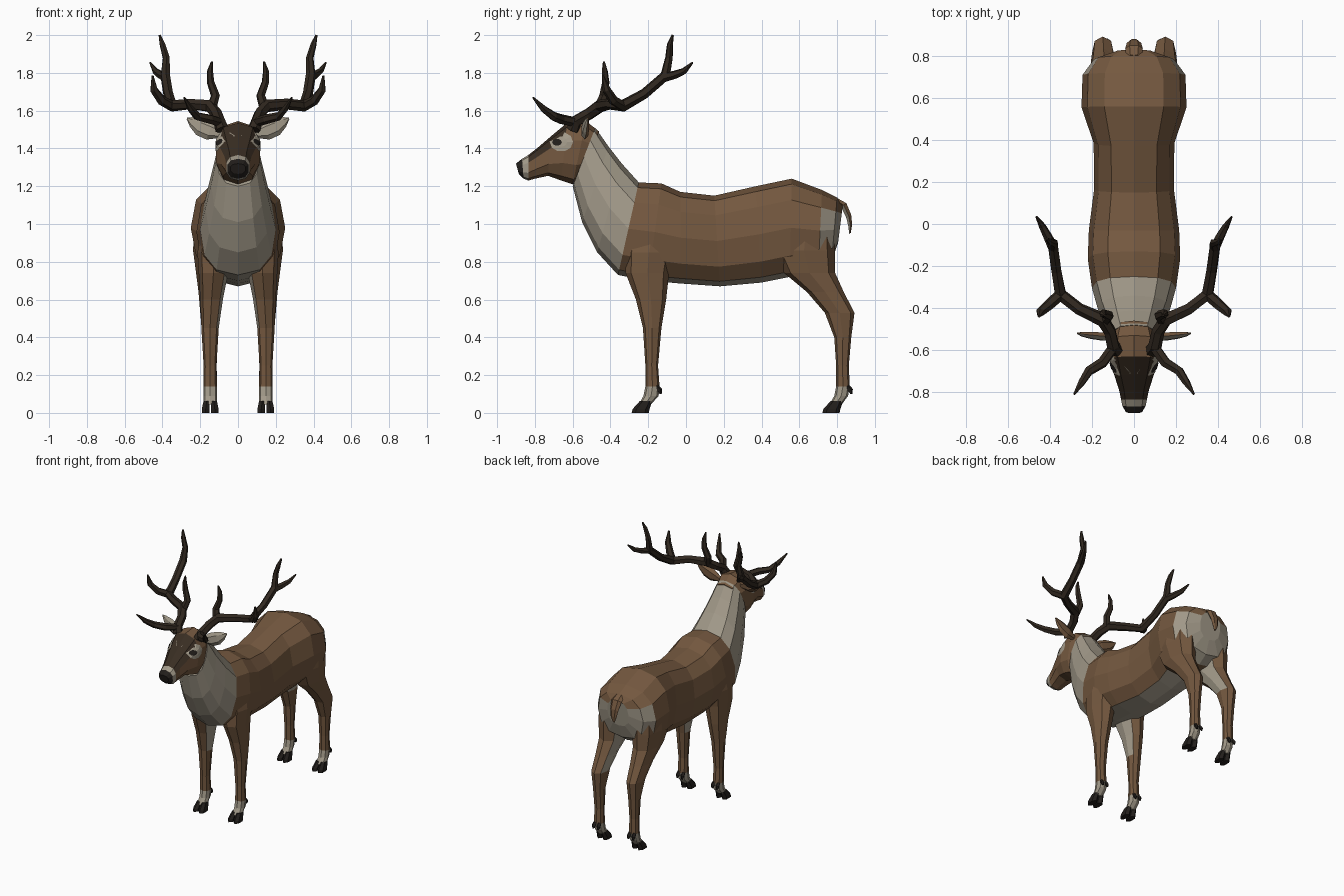
import bpy, bmesh, math
from mathutils import Vector
from mathutils.bvhtree import BVHTree


def material(name, rgb):
    m = bpy.data.materials.new(name)
    m.diffuse_color = (*rgb, 1)
    return m


COAT, CREAM, ANTLER, MASK, BLACK = range(5)
MATS = [material("coat_brown", (0.175, 0.098, 0.050)),
        material("cream_fur", (0.36, 0.32, 0.25)),
        material("antler_brown", (0.030, 0.021, 0.014)),
        material("face_dark_brown", (0.040, 0.026, 0.016)),
        material("hoof_black", (0.016, 0.013, 0.011))]


def ring(c, u, v, n, power=1.0, turn=0.0):
    """Closed section around c with half axes u and v; power < 1 makes it squarer."""
    pts = []
    for i in range(n):
        a = math.tau * (i + turn) / n
        k, s = math.cos(a), math.sin(a)
        k = math.copysign(abs(k) ** power, k)
        s = math.copysign(abs(s) ** power, s)
        pts.append(Vector(c) + Vector(u) * k + Vector(v) * s)
    return pts


def finish(name, bm, rule):
    bmesh.ops.recalc_face_normals(bm, faces=bm.faces)
    bm.normal_update()
    for f in bm.faces:
        f.material_index = rule(f.calc_center_median(), f.normal)
    mesh = bpy.data.meshes.new(name)
    bm.to_mesh(mesh)
    bm.free()
    for m in MATS:
        mesh.materials.append(m)
    ob = bpy.data.objects.new(name, mesh)
    bpy.context.collection.objects.link(ob)
    return ob


def loft(name, rings, rule):
    bm = bmesh.new()
    rows = [[bm.verts.new(p) for p in r] for r in rings]
    n = len(rows[0])
    for a, b in zip(rows, rows[1:]):
        for i in range(n):
            j = (i + 1) % n
            bm.faces.new((a[i], a[j], b[j], b[i]))
    bm.faces.new(rows[0])
    bm.faces.new(rows[-1])
    return finish(name, bm, rule)


def spine_loft(name, rows, n, power, rule):
    """Rows hold top y, z, bottom y, z and half width."""
    rings = []
    for ty, tz, by, bz, w in rows:
        rings.append(ring((0, (ty + by) / 2, (tz + bz) / 2),
                          (0, (ty - by) / 2, (tz - bz) / 2), (w, 0, 0), n, power))
    return loft(name, rings, rule)


def limb(name, s, rows, rule, n=8):
    """Rows hold z, front y, back y, centre x and half width."""
    rings = [ring((s * x, (a + b) / 2, z), (0, (b - a) / 2, 0), (w, 0, 0), n, 0.85)
             for z, a, b, x, w in rows]
    return loft(name, rings, rule)


def tube(name, pts, radii, rule, n=6):
    pts = [Vector(p) for p in pts]
    rings = []
    side = None
    for i, p in enumerate(pts):
        d = (pts[min(i + 1, len(pts) - 1)] - pts[max(i - 1, 0)]).normalized()
        if side is None:
            side = d.orthogonal()
        side = (side - d * side.dot(d)).normalized()
        rings.append(ring(p, side * radii[i], d.cross(side) * radii[i], n))
    return loft(name, rings, rule)


# Torso and neck
def torso_rule(c, nrm):
    if c.y < -0.29 and c.z > 0.7 and c.y + 0.22 * (c.z - 1.22) < -0.27 - 0.25 * (1.22 - c.z):
        return CREAM
    if c.y > 0.72 and nrm.y > 0.45 and c.z < 1.08:
        return CREAM
    if nrm.z < -0.85 and c.z < 0.78 and c.y < 0.6:
        return CREAM
    return COAT


spine_loft("torso_and_neck", [
    (0.83, 1.10, 0.805, 0.90, 0.09), (0.80, 1.14, 0.77, 0.80, 0.19),
    (0.72, 1.18, 0.70, 0.75, 0.245), (0.56, 1.24, 0.55, 0.72, 0.25),
    (0.37, 1.20, 0.40, 0.69, 0.192), (0.15, 1.15, 0.18, 0.67, 0.19),
    (-0.03, 1.17, -0.03, 0.685, 0.215), (-0.13, 1.215, -0.20, 0.70, 0.22),
    (-0.25, 1.22, -0.36, 0.73, 0.20), (-0.34, 1.32, -0.47, 0.85, 0.172),
    (-0.41, 1.41, -0.55, 1.01, 0.142), (-0.48, 1.51, -0.60, 1.20, 0.112)],
    12, 0.82, torso_rule)


# Head with dark mask, pale muzzle and black nose
def head_rule(c, nrm):
    if c.y < -0.868:
        return BLACK
    if c.y < -0.835:
        return CREAM
    if c.y < -0.59 and nrm.z > 0.3:
        return MASK
    return COAT


head = spine_loft("head", [
    (-0.46, 1.49, -0.55, 1.25, 0.095), (-0.53, 1.545, -0.60, 1.21, 0.118),
    (-0.63, 1.535, -0.66, 1.23, 0.12), (-0.72, 1.46, -0.73, 1.255, 0.095),
    (-0.79, 1.40, -0.80, 1.24, 0.072), (-0.835, 1.365, -0.835, 1.23, 0.064),
    (-0.868, 1.345, -0.86, 1.24, 0.058), (-0.90, 1.32, -0.885, 1.265, 0.040)],
    10, 0.8, head_rule)
head_bvh = BVHTree.FromPolygons([v.co for v in head.data.vertices],
                                [tuple(p.vertices) for p in head.data.polygons])


# Painted patch that follows the side of the head
def patch(name, s, y, z, ry, rz, lift, mat):
    bm = bmesh.new()

    def drop(py, pz):
        hit = head_bvh.ray_cast(Vector((s, py, pz)), Vector((-s, 0, 0)))[0]
        return bm.verts.new((hit.x + s * lift, py, pz))

    mid = drop(y, z)
    rows = [[drop(y + k * ry * math.cos(math.tau * i / 10), z + k * rz * math.sin(math.tau * i / 10))
             for i in range(10)] for k in (0.5, 1.0)]
    for i in range(10):
        j = (i + 1) % 10
        bm.faces.new((mid, rows[0][i], rows[0][j]))
        bm.faces.new((rows[0][i], rows[1][i], rows[1][j], rows[0][j]))
    ob = finish(name, bm, lambda c, nrm: mat)
    if ob.data.polygons[0].normal.x * s < 0:
        ob.data.flip_normals()


FRONT_LEG = [(0.98, -0.29, -0.06, 0.13, 0.06), (0.85, -0.32, -0.07, 0.125, 0.09),
             (0.74, -0.32, -0.09, 0.13, 0.078), (0.60, -0.265, -0.105, 0.14, 0.06),
             (0.45, -0.228, -0.130, 0.148, 0.046), (0.25, -0.215, -0.148, 0.148, 0.034),
             (0.14, -0.215, -0.140, 0.147, 0.036), (0.09, -0.225, -0.145, 0.147, 0.036),
             (0.045, -0.25, -0.185, 0.147, 0.036)]
HIND_LEG = [(1.02, 0.50, 0.78, 0.14, 0.09), (0.86, 0.46, 0.79, 0.140, 0.098),
            (0.74, 0.52, 0.79, 0.142, 0.080), (0.64, 0.64, 0.835, 0.145, 0.064),
            (0.53, 0.735, 0.892, 0.148, 0.052), (0.40, 0.785, 0.875, 0.148, 0.040),
            (0.25, 0.795, 0.862, 0.147, 0.034), (0.14, 0.795, 0.867, 0.147, 0.036),
            (0.09, 0.785, 0.858, 0.147, 0.036), (0.045, 0.76, 0.825, 0.147, 0.036)]

for s, tag in ((1, "left"), (-1, "right")):
    # Eyes
    patch(f"eye_patch_{tag}", s, -0.66, 1.435, 0.062, 0.052, 0.004, CREAM)
    patch(f"eye_{tag}", s, -0.683, 1.433, 0.026, 0.018, 0.008, BLACK)

    # Legs: pale pastern and pale inner thigh
    def leg_rule(c, nrm):
        if c.z < 0.135 or (c.z > 0.48 and nrm.x * s < -0.7):
            return CREAM
        return COAT

    for part, rows, hoof_y in (("front", FRONT_LEG, -0.245), ("hind", HIND_LEG, 0.765)):
        limb(f"{part}_leg_{tag}", s, rows, leg_rule)
        for k, toe in ((-1, "inner"), (1, "outer")):
            x = 0.147 + k * 0.024
            limb(f"{part}_hoof_{toe}_{tag}", s,
                 [(0.0, hoof_y - 0.043, hoof_y + 0.048, x, 0.023),
                  (0.02, hoof_y - 0.038, hoof_y + 0.052, x, 0.023),
                  (0.062, hoof_y + 0.000, hoof_y + 0.066, 0.147 + k * 0.019, 0.019)],
                 lambda c, nrm: BLACK, 6)
            back = hoof_y + 0.098
            tube(f"{part}_dewclaw_{toe}_{tag}",
                 [(s * (0.147 + k * 0.017), back - 0.01, 0.14),
                  (s * (0.147 + k * 0.02), back + 0.008, 0.12),
                  (s * (0.147 + k * 0.02), back + 0.013, 0.10)],
                 [0.014, 0.014, 0.006], lambda c, nrm: BLACK, 5)

    # Ears: flattened leaf, pale on the front side
    ear = []
    for x, y, z, w, t in ((0.09, -0.54, 1.475, 0.02, 0.015), (0.15, -0.535, 1.492, 0.048, 0.022),
                          (0.205, -0.53, 1.515, 0.046, 0.018), (0.245, -0.525, 1.54, 0.027, 0.012),
                          (0.27, -0.52, 1.56, 0.005, 0.004)):
        ear.append(ring((s * x, y, z), (-s * w * 0.35, 0, w * 0.94), (0, t, 0), 6))
    loft(f"ear_{tag}", ear, lambda c, nrm: CREAM if nrm.y < -0.4 else COAT)

    # Antlers: main beam and four tines
    branches = {
        "beam": ([(0.085, -0.60, 1.50), (0.10, -0.58, 1.545), (0.115, -0.51, 1.585),
                  (0.15, -0.455, 1.625), (0.26, -0.405, 1.635), (0.35, -0.335, 1.625),
                  (0.37, -0.22, 1.69), (0.385, -0.11, 1.785), (0.38, -0.09, 1.88),
                  (0.40, -0.085, 1.95), (0.415, -0.07, 2.0)],
                 [0.036, 0.032, 0.031, 0.034, 0.029, 0.031, 0.027, 0.027, 0.02, 0.016, 0.006]),
        "brow_tine": ([(0.10, -0.59, 1.54), (0.15, -0.66, 1.555), (0.215, -0.70, 1.57),
                       (0.25, -0.755, 1.61), (0.285, -0.81, 1.67)],
                      [0.026, 0.026, 0.023, 0.018, 0.005]),
        "upright_tine": ([(0.14, -0.46, 1.615), (0.12, -0.435, 1.68), (0.145, -0.425, 1.75),
                          (0.148, -0.43, 1.81), (0.138, -0.435, 1.86)],
                         [0.028, 0.024, 0.02, 0.016, 0.005]),
        "side_tine": ([(0.35, -0.335, 1.625), (0.405, -0.385, 1.655), (0.445, -0.42, 1.71),
                       (0.452, -0.44, 1.785)], [0.028, 0.026, 0.022, 0.006]),
        "rear_tine": ([(0.382, -0.12, 1.775), (0.41, -0.06, 1.79), (0.437, -0.01, 1.81),
                       (0.465, 0.035, 1.855)], [0.025, 0.022, 0.017, 0.005])}
    for part, (path, radii) in branches.items():
        tube(f"antler_{part}_{tag}", [(s * x, y, z) for x, y, z in path], radii,
             lambda c, nrm: ANTLER)

# Tail
loft("tail", [ring((0, y, z), (w, 0, 0), (0, t * 0.8, t * 0.6), 6) for y, z, w, t in (
    (0.79, 1.125, 0.035, 0.02), (0.835, 1.10, 0.042, 0.02), (0.862, 1.04, 0.034, 0.018),
    (0.87, 0.99, 0.024, 0.014), (0.868, 0.95, 0.008, 0.006))],
    lambda c, nrm: CREAM if nrm.y < -0.6 else COAT)
